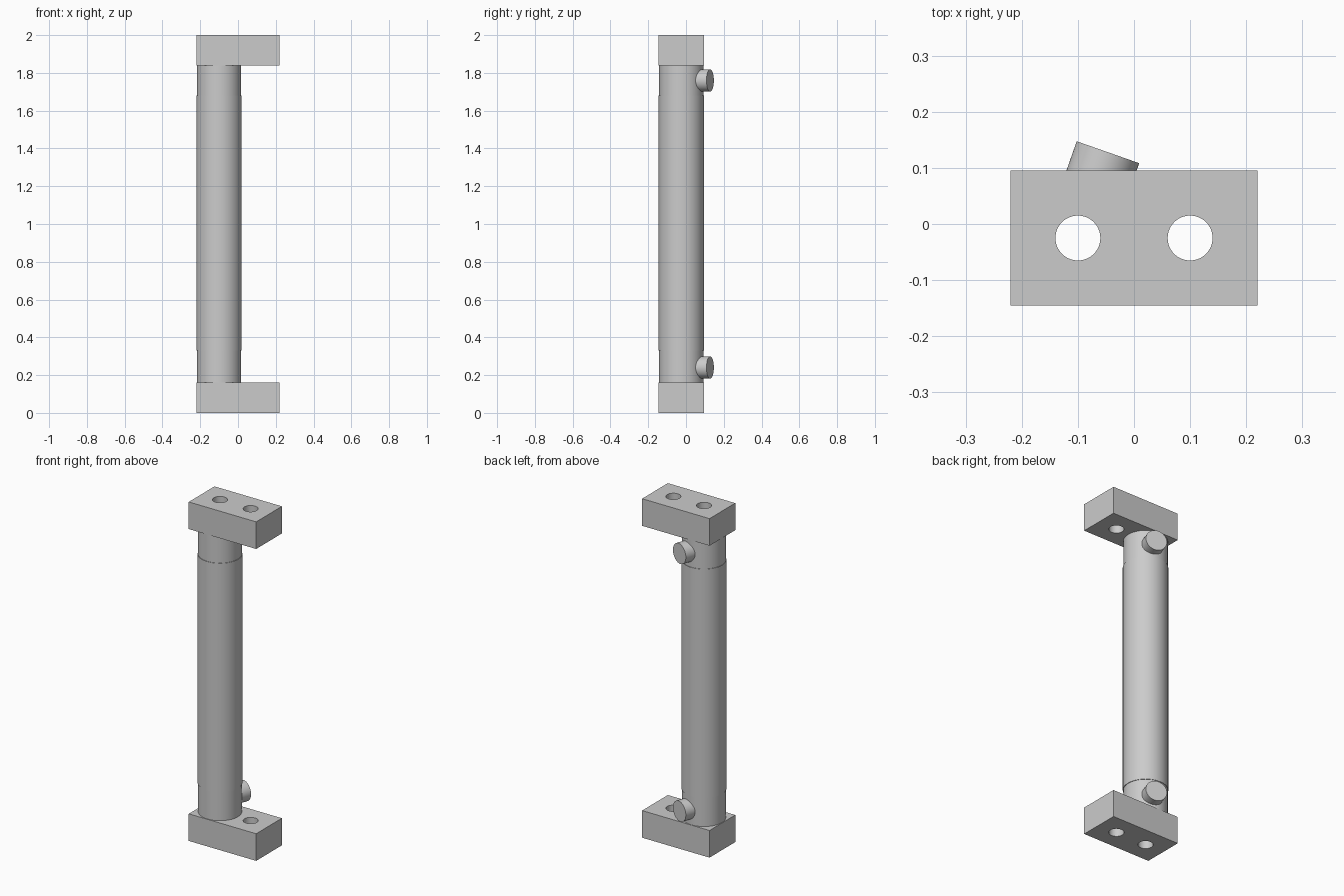
import bpy, bmesh, math
from mathutils import Vector

if "Cube" in bpy.data.objects:
    bpy.data.objects.remove(bpy.data.objects["Cube"])

CY = -0.025            # depth of the block and pipe centre line
PIPE = Vector((-0.10, CY, 0))
BORE = 0.04
SEG = 64


def smooth(obj):
    bpy.ops.object.select_all(action='DESELECT')
    obj.select_set(True)
    bpy.context.view_layer.objects.active = obj
    bpy.ops.object.shade_smooth_by_angle(angle=math.radians(30))


def cylinder(name, start, end, radius):
    axis = end - start
    bpy.ops.mesh.primitive_cylinder_add(
        vertices=SEG, radius=radius, depth=axis.length, location=(start + end) / 2,
        rotation=axis.to_track_quat('Z', 'Y').to_euler())
    obj = bpy.context.object
    obj.name = name
    smooth(obj)
    return obj


def lathe(name, profile, centre):
    # Revolve a closed radius/height profile around a vertical axis
    bm = bmesh.new()
    verts = [bm.verts.new((r, 0, z)) for r, z in profile]
    edges = [bm.edges.new((verts[i - 1], verts[i])) for i in range(len(verts))]
    bmesh.ops.spin(bm, geom=verts + edges, cent=(0, 0, 0), axis=(0, 0, 1),
                   angle=math.tau, steps=SEG, use_merge=True)
    bmesh.ops.remove_doubles(bm, verts=bm.verts, dist=1e-5)
    bmesh.ops.recalc_face_normals(bm, faces=bm.faces)
    mesh = bpy.data.meshes.new(name)
    bm.to_mesh(mesh)
    bm.free()
    obj = bpy.data.objects.new(name, mesh)
    obj.location = centre
    bpy.context.collection.objects.link(obj)
    smooth(obj)
    return obj


def end_block(name, z):
    # Rectangular block with two drilled holes
    bpy.ops.mesh.primitive_cube_add(size=1, location=(0, CY, z))
    block = bpy.context.object
    block.name = name
    block.scale = (0.44, 0.24, 0.16)
    bpy.ops.object.transform_apply(location=False, rotation=False, scale=True)
    for x in (-0.10, 0.10):
        cutter = cylinder("hole_cutter", Vector((x, CY, z - 0.2)),
                          Vector((x, CY, z + 0.2)), BORE)
        mod = block.modifiers.new("hole", 'BOOLEAN')
        mod.operation = 'DIFFERENCE'
        mod.solver = 'EXACT'
        mod.object = cutter
        bpy.context.view_layer.objects.active = block
        bpy.ops.object.modifier_apply(modifier=mod.name)
        bpy.data.objects.remove(cutter)
    smooth(block)


# End blocks
end_block("bottom_block", 0.08)
end_block("top_block", 1.92)

# Hollow pipe with a slightly thicker middle sleeve
lathe("pipe", [(BORE, 0.16), (0.117, 0.16), (0.117, 0.33), (0.1197, 0.33),
               (0.1197, 1.68), (0.117, 1.68), (0.117, 1.84), (BORE, 1.84)], PIPE)

# Angled side ports near both ends
a = math.radians(70.7)
out = Vector((math.cos(a), math.sin(a), 0))
for name, z in (("bottom_port", 0.24), ("top_port", 1.76)):
    base = PIPE + Vector((0, 0, z))
    cylinder(name, base + out * 0.085, base + out * 0.162, 0.059)
